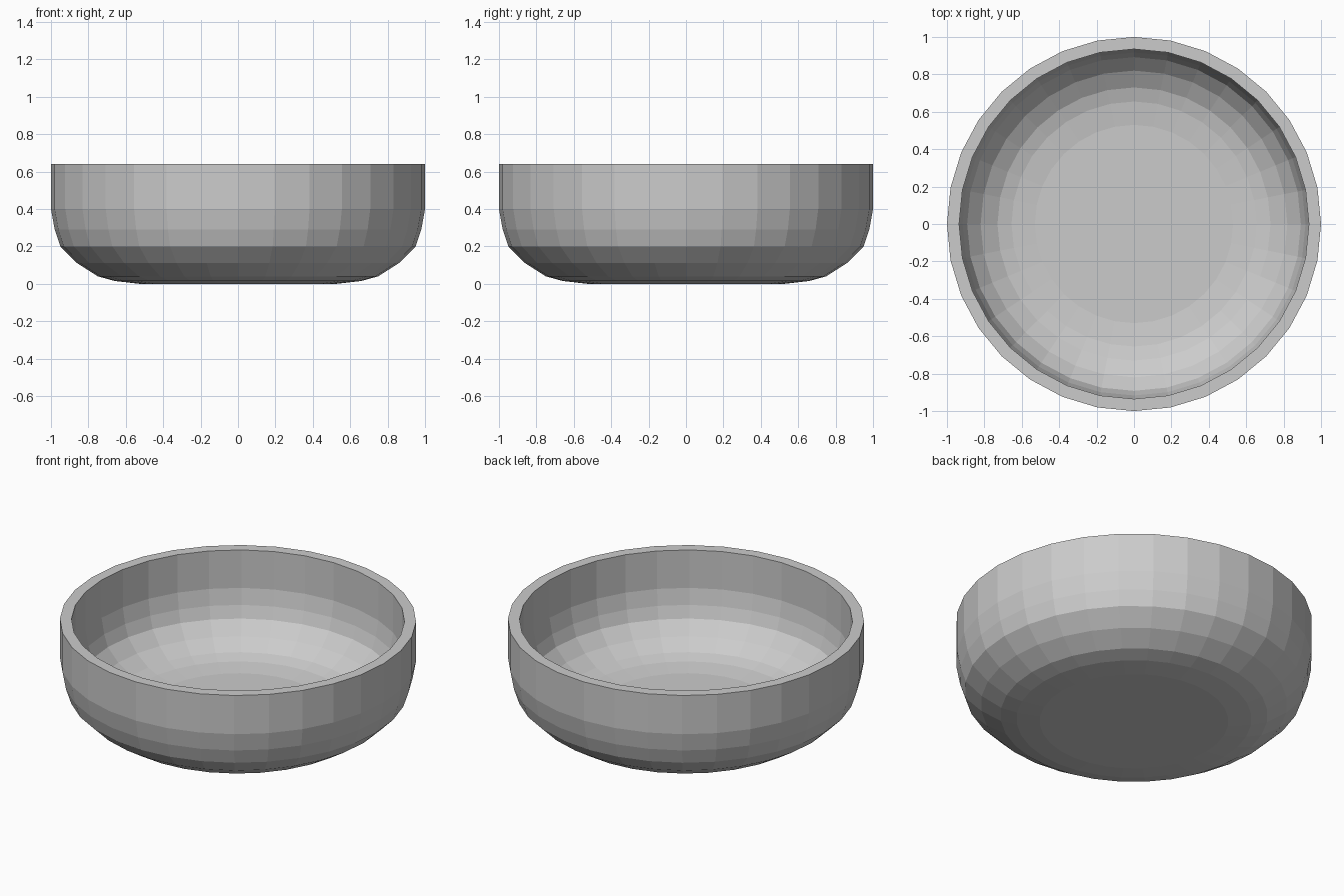
import bpy, bmesh, math

if "Cube" in bpy.data.objects:
    bpy.data.objects.remove(bpy.data.objects["Cube"])

SIDES = 32

# Bowl cross-section: outer wall going up, then inner wall going down (radius, height)
outer = [(0.53, 0.0), (0.66, 0.015), (0.75, 0.04), (0.86, 0.11),
         (0.95, 0.20), (0.98, 0.29), (1.0, 0.40), (1.0, 0.64)]
inner = [(0.935, 0.64), (0.935, 0.405), (0.917, 0.308), (0.892, 0.235),
         (0.82, 0.158), (0.73, 0.102), (0.655, 0.08), (0.53, 0.065)]


def lathe(name, profile):
    bm = bmesh.new()
    rings = []
    for r, z in profile:
        rings.append([bm.verts.new((r * math.cos(a), r * math.sin(a), z))
                      for a in (2 * math.pi * i / SIDES for i in range(SIDES))])
    for lo, hi in zip(rings, rings[1:]):
        for i in range(SIDES):
            j = (i + 1) % SIDES
            bm.faces.new((lo[i], lo[j], hi[j], hi[i]))
    # Flat underside and flat inner floor
    bm.faces.new(rings[0][::-1])
    bm.faces.new(rings[-1])
    bmesh.ops.recalc_face_normals(bm, faces=bm.faces)
    mesh = bpy.data.meshes.new(name)
    bm.to_mesh(mesh)
    bm.free()
    obj = bpy.data.objects.new(name, mesh)
    bpy.context.collection.objects.link(obj)
    return obj


lathe("bowl", outer + inner)
